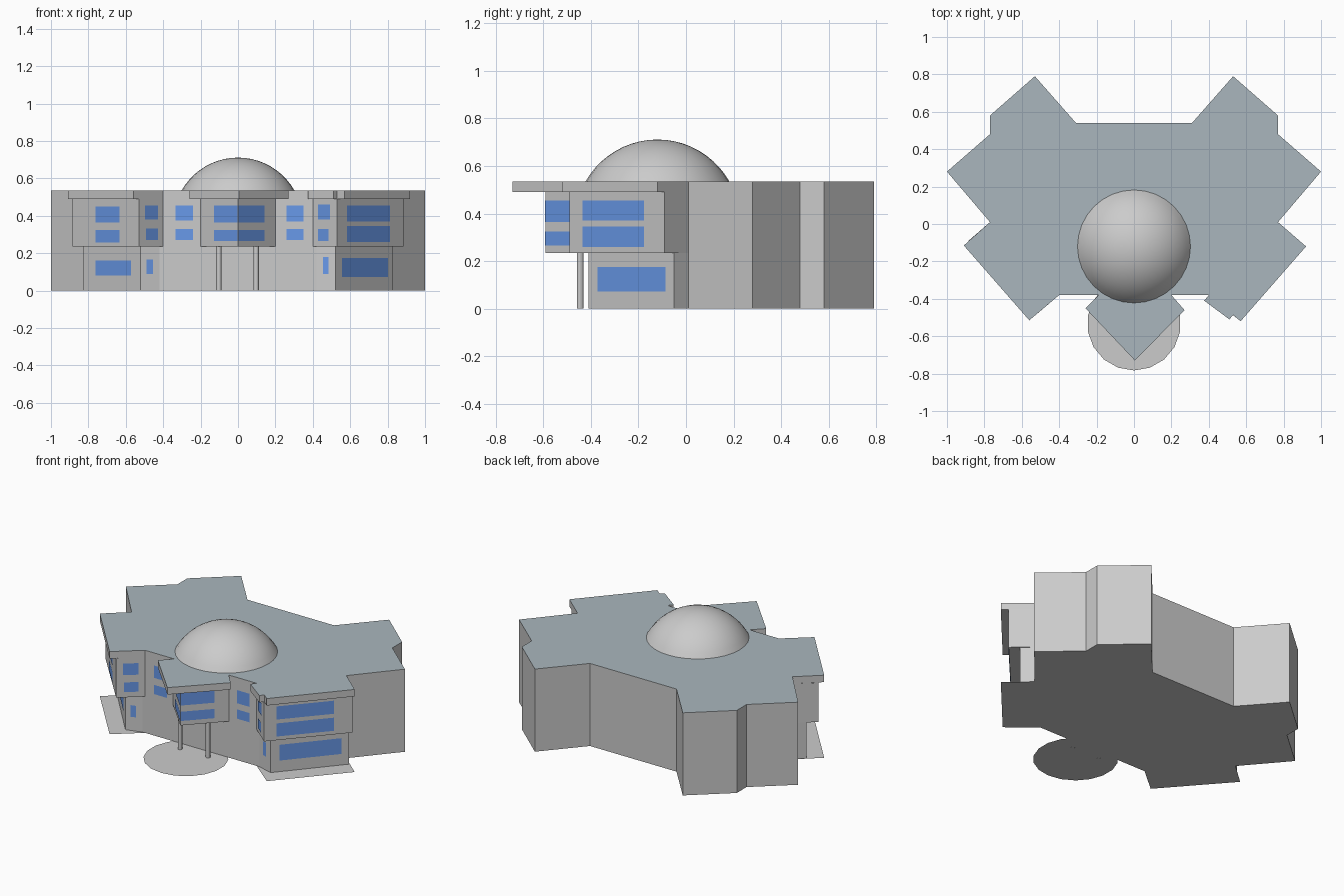
import bpy, bmesh, math

if "Cube" in bpy.data.objects:
    bpy.data.objects.remove(bpy.data.objects["Cube"])

def material(name, rgb):
    m = bpy.data.materials.new(name)
    m.diffuse_color = (*rgb, 1)
    m.use_nodes = True
    m.node_tree.nodes["Principled BSDF"].inputs["Base Color"].default_value = m.diffuse_color
    return m

GREY = material("wall_grey", (0.6, 0.6, 0.6))
ROOF = material("roof_slate", (0.40, 0.47, 0.51))
GLASS = material("window_blue", (0.14, 0.32, 0.82))

def finish(name, bm, mats):
    me = bpy.data.meshes.new(name)
    bm.to_mesh(me)
    bm.free()
    for m in mats:
        me.materials.append(m)
    ob = bpy.data.objects.new(name, me)
    bpy.context.collection.objects.link(ob)
    return ob

def prism(name, pts, z0, z1, bottom=True, top=True, mats=(GREY,)):
    """Vertical walls over a counter-clockwise outline, with optional caps."""
    bm = bmesh.new()
    lo = [bm.verts.new((x, y, z0)) for x, y in pts]
    hi = [bm.verts.new((x, y, z1)) for x, y in pts]
    n = len(pts)
    for i in range(n):
        j = (i + 1) % n
        bm.faces.new((lo[i], lo[j], hi[j], hi[i]))
    if bottom:
        bm.faces.new(lo[::-1])
    if top:
        bm.faces.new(hi).material_index = len(mats) - 1
    return finish(name, bm, mats)

def flat(name, pts, z):
    bm = bmesh.new()
    bm.faces.new([bm.verts.new((x, y, z)) for x, y in pts])
    return finish(name, bm, (GREY,))

def mirrored(pts):
    return [(-x, y) for x, y in reversed(pts)]

FLOOR1, SOFFIT, TOP = 0.235, 0.49, 0.535

# Outlines: shared rear half, then the front wings of each level
rear = [(0.77, 0.01), (1.0, 0.28), (0.77, 0.48), (0.77, 0.58), (0.53, 0.79), (0.31, 0.54)]
rear_all = rear + mirrored(rear)
ground = [(0.42, -0.38), (0.52, -0.41), (0.83, -0.05)]
upper = [(0.2, -0.38), (0.40, -0.38), (0.53, -0.49), (0.885, -0.09)]
eave_left = mirrored([(0.40, -0.38), (0.56, -0.515), (0.91, -0.115)])
eave_right = [(0.40, -0.38), (0.57, -0.52), (0.92, -0.12)]
eave_notched = [(0.40, -0.38), (0.375, -0.41), (0.51, -0.51), (0.53, -0.487),
                (0.57, -0.52), (0.92, -0.12)]
canopy = [(-0.19, -0.38), (-0.26, -0.45), (0.005, -0.73), (0.27, -0.46), (0.2, -0.38)]

# Stacked levels
prism("ground_floor_walls", ground + rear_all + mirrored(ground), 0, FLOOR1, False, False)
prism("upper_floor_walls", [(0, -0.59)] + upper + rear_all + mirrored(upper),
      FLOOR1, SOFFIT, True, False)
prism("roof_slab", canopy + eave_notched + rear_all + eave_left,
      SOFFIT, TOP, mats=(GREY, ROOF))

# Paving under the wings and the round entrance plaza
flat("paving", eave_right + rear_all + eave_left, 0)
flat("entrance_plaza", [(0.25 * math.cos(math.tau * (i + 0.5) / 18),
                         -0.533 + 0.25 * math.sin(math.tau * (i + 0.5) / 18))
                        for i in range(18)], 0.001)

# Entrance columns
for side, x in (("left", -0.103), ("right", 0.097)):
    bpy.ops.mesh.primitive_cylinder_add(vertices=12, radius=0.014, depth=FLOOR1,
                                        location=(x, -0.445, FLOOR1 / 2))
    col = bpy.context.object
    col.name = side + "_entrance_column"
    col.data.materials.append(GREY)
    bpy.ops.object.shade_smooth_by_angle()

# Dome: shallow spherical cap
base_r, height, seg, rings = 0.302, 0.176, 32, 10
R = (base_r ** 2 + height ** 2) / (2 * height)
half = math.asin(base_r / R)
bm = bmesh.new()
tip = bm.verts.new((0, 0, height))
prev = None
for k in range(1, rings + 1):
    a = half * k / rings
    r, z = R * math.sin(a), R * math.cos(a) - R + height
    ring = [bm.verts.new((r * math.cos(math.tau * i / seg), r * math.sin(math.tau * i / seg), z))
            for i in range(seg)]
    for i in range(seg):
        j = (i + 1) % seg
        if prev:
            bm.faces.new((prev[i], ring[i], ring[j], prev[j]))
        else:
            bm.faces.new((tip, ring[i], ring[j]))
    prev = ring
for f in bm.faces:
    f.smooth = True
dome = finish("dome", bm, (GREY,))
dome.location = (0, -0.12, TOP)

# Windows: (wall start, wall end, [(x0, x1, z0, z1), ...]), walls run left to right
walls = {
    "left_wing_upper": ((-0.885, -0.09), (-0.53, -0.49),
                        [(-0.76, -0.63, 0.365, 0.45), (-0.76, -0.63, 0.257, 0.325)]),
    "left_wing_ground": ((-0.83, -0.05), (-0.52, -0.41), [(-0.76, -0.57, 0.08, 0.16)]),
    "left_end_upper": ((-0.53, -0.49), (-0.40, -0.38),
                       [(-0.50, -0.43, 0.38, 0.455), (-0.495, -0.43, 0.27, 0.333)]),
    "left_end_ground": ((-0.52, -0.41), (-0.42, -0.38), [(-0.49, -0.455, 0.09, 0.165)]),
    "left_front": ((-0.40, -0.38), (-0.2, -0.38),
                   [(-0.335, -0.24, 0.375, 0.455), (-0.335, -0.24, 0.27, 0.33)]),
    "entrance_left": ((-0.2, -0.38), (0, -0.59),
                      [(-0.125, 0, 0.365, 0.455), (-0.125, 0, 0.265, 0.325)]),
    "entrance_right": ((0, -0.59), (0.2, -0.38),
                       [(0, 0.14, 0.365, 0.455), (0, 0.14, 0.265, 0.325)]),
    "right_front": ((0.2, -0.38), (0.40, -0.38),
                    [(0.26, 0.35, 0.37, 0.455), (0.26, 0.35, 0.27, 0.33)]),
    "right_end_upper": ((0.40, -0.38), (0.53, -0.49),
                        [(0.43, 0.495, 0.38, 0.46), (0.43, 0.485, 0.265, 0.33)]),
    "right_end_ground": ((0.42, -0.38), (0.52, -0.41), [(0.455, 0.485, 0.09, 0.18)]),
    "right_wing_upper": ((0.53, -0.49), (0.885, -0.09),
                         [(0.58, 0.81, 0.37, 0.455), (0.58, 0.81, 0.26, 0.345)]),
    "right_wing_ground": ((0.52, -0.41), (0.83, -0.05), [(0.555, 0.80, 0.073, 0.175)]),
}
for name, (p, q, panes) in walls.items():
    dx, dy = q[0] - p[0], q[1] - p[1]
    length = math.hypot(dx, dy)
    nx, ny = dy / length * 0.003, -dx / length * 0.003
    bm = bmesh.new()
    for x0, x1, z0, z1 in panes:
        corners = ((x0, z0), (x1, z0), (x1, z1), (x0, z1))
        bm.faces.new([bm.verts.new((x + nx, p[1] + (x - p[0]) / dx * dy + ny, z))
                      for x, z in corners])
    finish(name + "_windows", bm, (GLASS,))
